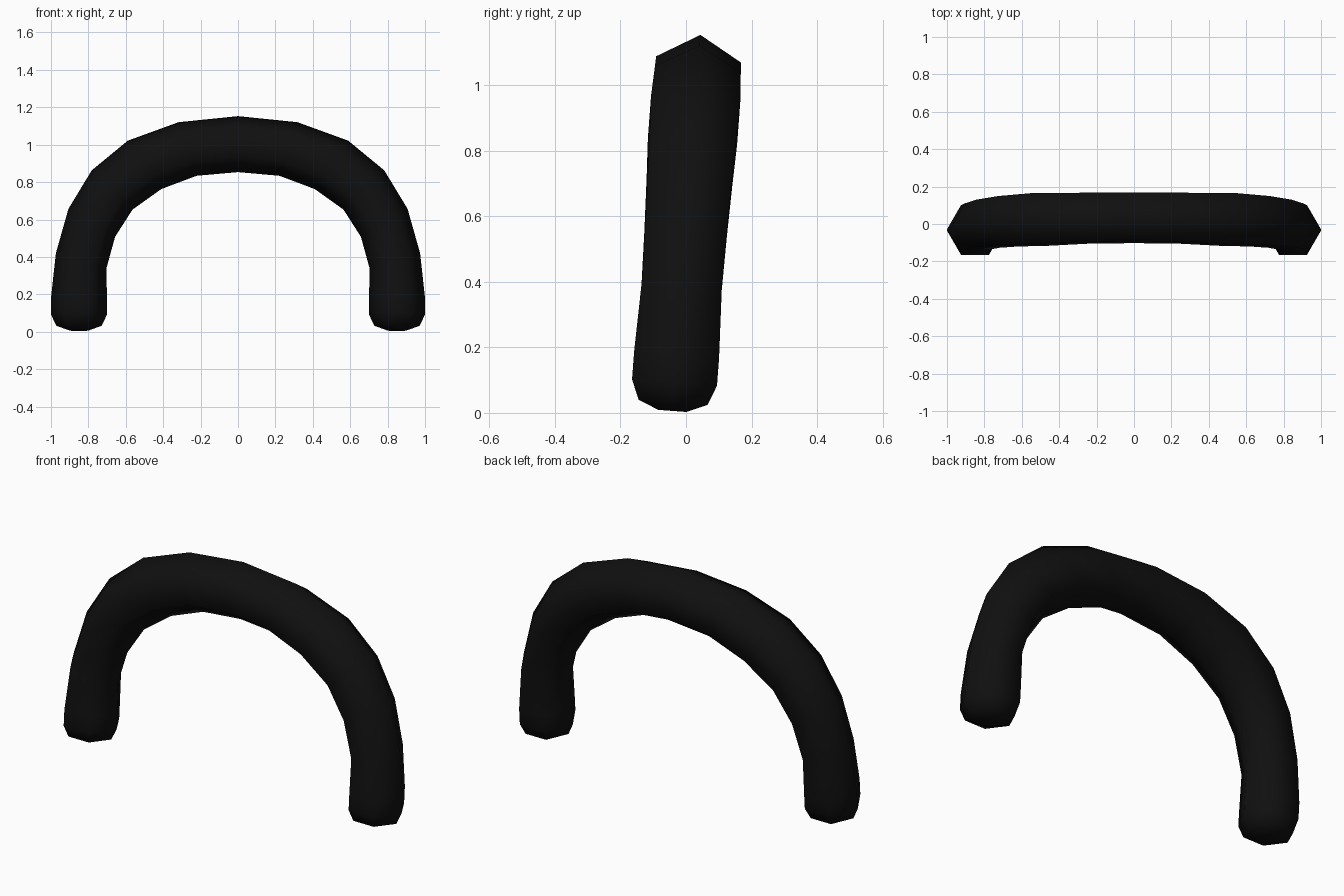
import bpy, bmesh, math
from mathutils import Vector

if "Cube" in bpy.data.objects:
    bpy.data.objects.remove(bpy.data.objects["Cube"])

mat = bpy.data.materials.new("matte black")
mat.diffuse_color = (0.005, 0.005, 0.005, 1)
mat.use_nodes = True
mat.node_tree.nodes["Principled BSDF"].inputs["Base Color"].default_value = mat.diffuse_color

R = 0.15
LEAN = math.atan(0.0745)  # the arch leans slightly backwards

# half of the arch: centre x, centre z, ring angle in degrees, ring scale
cap = [(0.85, 0.006, 0, 0.33), (0.85, 0.032, 0, 0.81)]
leg = [(0.85, 0.0925, 0, 1), (0.85, 0.175, 2, 1), (0.839, 0.378, 17, 0.94),
       (0.782, 0.582, 31, 0.97), (0.673, 0.758, 44, 1.01),
       (0.50, 0.892, 55.5, 1.05), (0.27, 0.977, 71.5, 1.01)]
half = cap + leg
path = half + [(0, 1.003, 90, 1)] + [(-x, z, 180 - a, s) for x, z, a, s in reversed(half)]

bm = bmesh.new()
side = Vector((0, math.cos(LEAN), -math.sin(LEAN)))
up = Vector((0, math.sin(LEAN), math.cos(LEAN)))

# six-sided rings swept along the arch
rings = []
for x, z, a, s in path:
    a = math.radians(a)
    out = Vector((math.cos(a), 0, 0)) + up * math.sin(a)
    c = Vector((x, -0.035 + 0.0745 * (z - 0.0925), z))
    ring = []
    for i in range(6):
        t = math.tau * i / 6
        ring.append(bm.verts.new(c + R * s * (out * math.cos(t) + side * math.sin(t))))
    rings.append(ring)

for p, q in zip(rings, rings[1:]):
    for i in range(6):
        j = (i + 1) % 6
        bm.faces.new((p[i], p[j], q[j], q[i]))
bm.faces.new(rings[0])
bm.faces.new(rings[-1])
bmesh.ops.recalc_face_normals(bm, faces=bm.faces[:])
for f in bm.faces:
    f.smooth = True

mesh = bpy.data.meshes.new("arch_handle")
bm.to_mesh(mesh)
bm.free()
mesh.materials.append(mat)
obj = bpy.data.objects.new("arch_handle", mesh)
bpy.context.collection.objects.link(obj)
